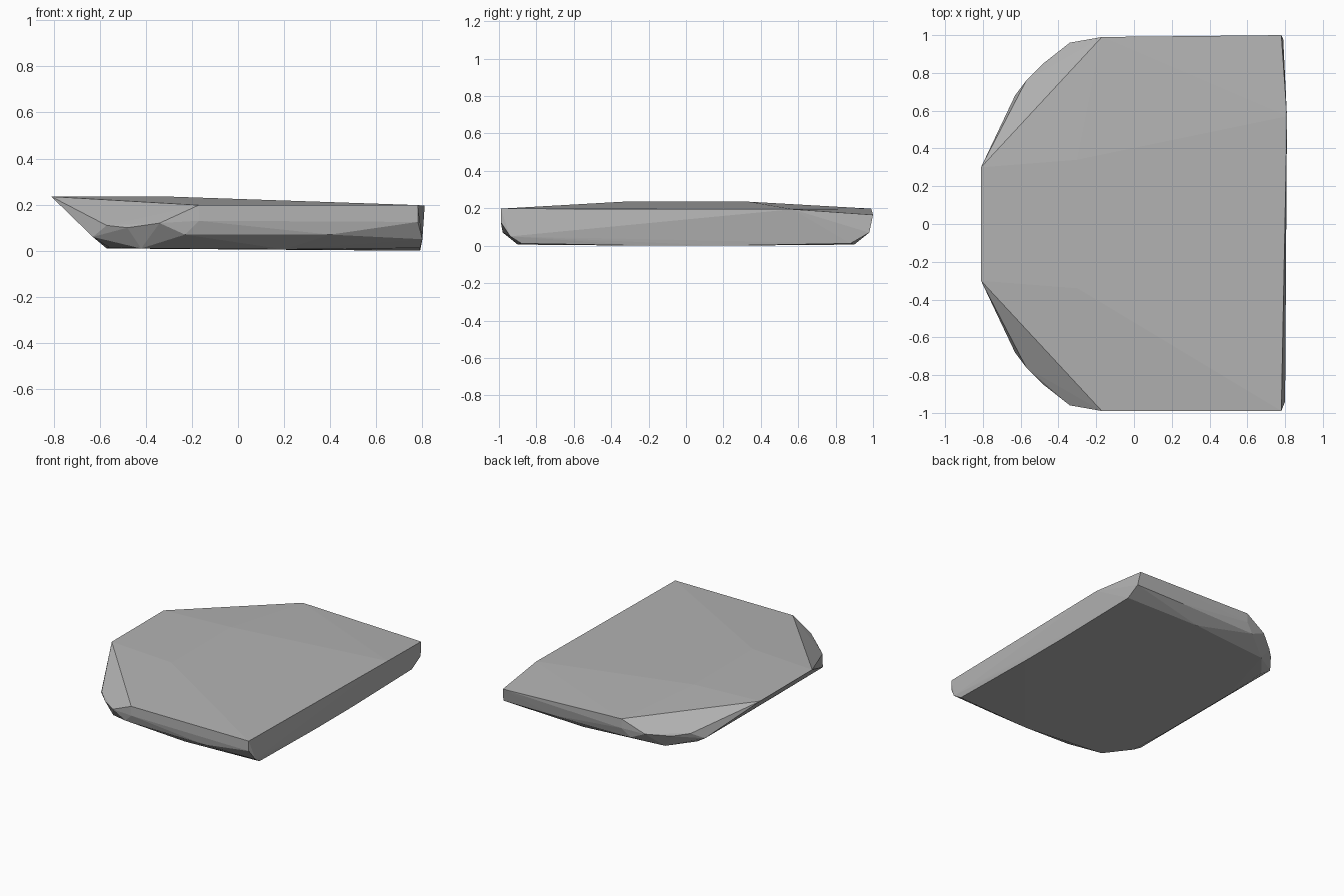
import bpy
import bmesh
from mathutils import Vector

# Remove the default object
default_cube = bpy.data.objects.get("Cube")
if default_cube:
    bpy.data.objects.remove(default_cube, do_unlink=True)


def make_material(name, value):
    """One flat grey for the viewport and the render."""
    material = bpy.data.materials.new(name)
    material.use_nodes = True
    colour = (value, value, value, 1.0)
    material.diffuse_color = colour
    material.node_tree.nodes["Principled BSDF"].inputs["Base Color"].default_value = colour
    return material


def mirrored(points):
    """Repeat each point on the front and the back side."""
    return [Vector((x, side * y, z)) for x, y, z in points for side in (-1, 1)]


def make_hull(name, points, material):
    """Wrap a faceted convex shell around the points."""
    mesh = bpy.data.meshes.new(name)
    bm = bmesh.new()
    for point in points:
        bm.verts.new(point)
    hull = bmesh.ops.convex_hull(bm, input=bm.verts[:])
    spare = {item for key in ("geom_interior", "geom_unused") for item in hull[key]
             if isinstance(item, bmesh.types.BMVert)}
    bmesh.ops.delete(bm, geom=list(spare), context="VERTS")
    bmesh.ops.recalc_face_normals(bm, faces=bm.faces[:])
    bm.to_mesh(mesh)
    bm.free()
    mesh.materials.append(material)
    slab = bpy.data.objects.new(name, mesh)
    bpy.context.collection.objects.link(slab)
    return slab


# Upper deck, raised towards the pointed nose
deck = mirrored([(-.81, .3, .235), (-.3, .34, .235), (-.17, .99, .198)])

# Tail corners, lower at the back than at the front
tail = [Vector(point) for point in (
    (.78, -.99, .198), (.81, .57, .195), (.78, 1, .165),
    (.78, -.99, .125), (.8, -.94, .05), (.79, .98, .07))]

# Rounded shoulder below the deck rim
shoulder = mirrored([
    (-.63, .68, .06), (-.57, .76, .11), (-.48, .85, .1),
    (-.34, .96, .12), (-.17, .99, .13), (-.23, .97, .07), (.4, .98, .07)])

# Nearly flat underside
underside = mirrored([
    (-.57, .3, .01), (-.56, .67, .015), (-.42, .84, .01),
    (.2, .9, .006), (.79, .88, .012), (.79, .2, 0)])

grey = make_material("stone grey", .45)
make_hull("faceted_slab", deck + tail + shoulder + underside, grey)
